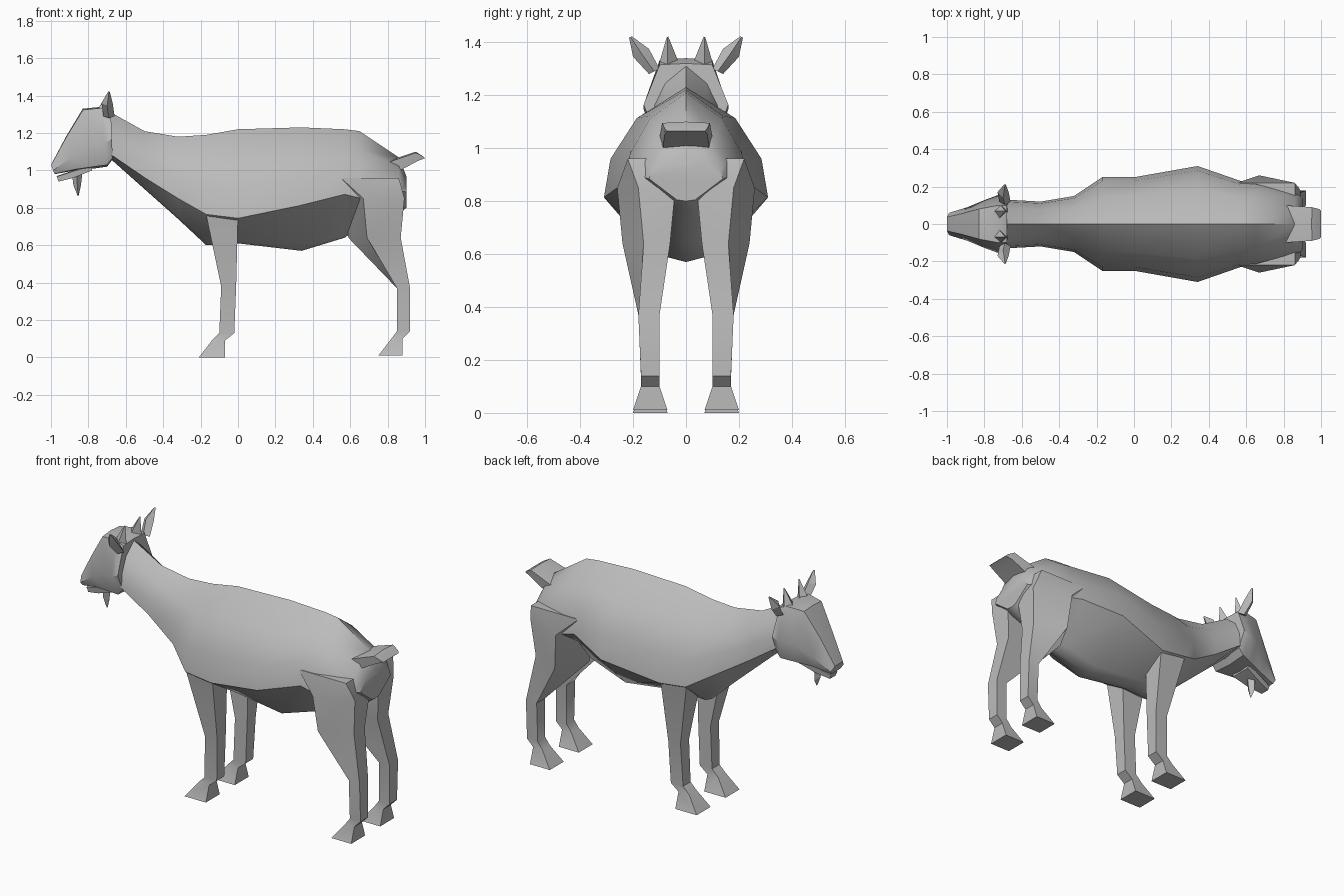
import bpy
import bmesh
import math
from mathutils import Vector

default_cube = bpy.data.objects.get("Cube")
if default_cube:
    bpy.data.objects.remove(default_cube, do_unlink=True)

grey = (0.5, 0.5, 0.5, 1)
coat = bpy.data.materials.new("grey coat")
coat.use_nodes = True
coat.diffuse_color = grey
coat.node_tree.nodes["Principled BSDF"].inputs["Base Color"].default_value = grey


def loft(name, rings, crease_angle):
    """Skin a row of closed rings and cap both ends."""
    bm = bmesh.new()
    loops = [[bm.verts.new(point) for point in ring] for ring in rings]
    for ring, following in zip(loops, loops[1:]):
        for i in range(len(ring)):
            bm.faces.new((ring[i - 1], ring[i], following[i], following[i - 1]))
    bm.faces.new(loops[0])
    bm.faces.new(loops[-1])
    bmesh.ops.recalc_face_normals(bm, faces=bm.faces)
    mesh = bpy.data.meshes.new(name)
    bm.to_mesh(mesh)
    bm.free()
    mesh.materials.append(coat)
    part = bpy.data.objects.new(name, mesh)
    bpy.context.collection.objects.link(part)
    bpy.ops.object.select_all(action='DESELECT')
    part.select_set(True)
    bpy.context.view_layer.objects.active = part
    bpy.ops.object.shade_smooth_by_angle(angle=math.radians(crease_angle))


def section(top_x, top_z, low_x, low_z, width, shape):
    """Symmetric ring; shape lists (share of width, share of the way down)."""
    top = Vector((top_x, 0, top_z))
    low = Vector((low_x, 0, low_z))
    flank = [top.lerp(low, down) + Vector((0, width * share, 0)) for share, down in shape]
    mirrored = [Vector((p.x, -p.y, p.z)) for p in reversed(flank)]
    return [top, *flank, low, *mirrored]


def trunk_section(x, top, low, width, crease):
    """Rounded back and sides, a sharp crease, then a keeled belly."""
    shape = [(0.6, 0.28 * crease), (0.92, 0.65 * crease), (1, crease), (0.25, 0.97)]
    return section(x, top, x, low, width, shape)


def blade(name, side, stations):
    """Tapering spike with a diamond cross-section."""
    rings = []
    for x, y, z, thickness, depth in stations:
        centre = Vector((x, side * y, z))
        across = Vector((0, side * thickness, -thickness / 2))
        along = Vector((depth, 0, 0))
        rings.append([centre - along, centre + across, centre + along, centre - across])
    loft(name, rings, 20)


def leg(name, side, sections):
    """Four-sided limb; flare slants the front of the thigh outwards and back."""
    rings = []
    for front, back, z, inner, outer, flare in sections:
        corners = [(front + flare, outer), (front, inner), (back, inner), (back, outer - flare * 0.8)]
        rings.append([(x, side * y, z) for x, y in corners])
    loft(name, rings, 40)


# Neck and trunk: x, top, underside, half width, crease height
trunk = [
    (-0.68, 1.31, 1.06, 0.13, 0.9),
    (-0.5, 1.21, 0.9, 0.12, 0.8),
    (-0.32, 1.18, 0.74, 0.15, 0.75),
    (-0.17, 1.19, 0.6, 0.25, 0.72),
    (0, 1.22, 0.61, 0.25, 0.78),
    (0.34, 1.23, 0.57, 0.31, 0.63),
    (0.57, 1.22, 0.64, 0.23, 0.6),
    (0.65, 1.21, 0.7, 0.23, 0.7),
    (0.86, 1.07, 0.77, 0.17, 0.6),
    (0.9, 0.97, 0.8, 0.14, 0.5),
]
loft("body", [trunk_section(*station) for station in trunk], 40)

# Head: crown x and z, jaw x and z, half width
head_shape = [(0.62, 0.02), (1, 0.6), (0.75, 0.97)]
head = [
    (-0.68, 1.32, -0.67, 1.06, 0.16),
    (-0.73, 1.34, -0.7, 1.02, 0.16),
    (-0.83, 1.33, -0.77, 1.01, 0.13),
    (-0.92, 1.18, -0.87, 1, 0.09),
    (-1, 1.03, -0.98, 0.98, 0.06),
]
loft("head", [section(*station, head_shape) for station in head], 35)

# Lower jaw and tail share a plain four-cornered section
slab = [(1, 0.1), (0.9, 1)]
jaw = [(-0.78, 1.03, -0.78, 1, 0.07), (-0.88, 1, -0.88, 0.96, 0.05), (-0.97, 0.97, -0.96, 0.94, 0.03)]
loft("lower_jaw", [section(*station, slab) for station in jaw], 35)
tail = [(0.8, 1.05, 0.83, 0.98, 0.1), (0.95, 1.1, 0.96, 1.05, 0.09), (0.99, 1.075, 1, 1.065, 0.08)]
loft("tail", [section(*station, slab) for station in tail], 20)

# Beard, ears and horns: x, y, z, half thickness, half depth
blade("beard", 1, [(-0.86, 0, 1, 0.03, 0.03), (-0.86, 0, 0.92, 0.03, 0.02), (-0.855, 0, 0.865, 0.003, 0.003)])
ear = [
    (-0.69, 0.12, 1.29, 0.02, 0.03),
    (-0.7, 0.17, 1.36, 0.03, 0.03),
    (-0.69, 0.21, 1.42, 0.005, 0.005),
]
horn = [(-0.72, 0.07, 1.31, 0.04, 0.04), (-0.69, 0.07, 1.42, 0.003, 0.003)]

# Legs: front x, back x, z, inner y, outer y, flare
hind_leg = [
    (0.55, 0.86, 0.96, 0.05, 0.22, 0),
    (0.57, 0.89, 0.85, 0.04, 0.26, 0.1),
    (0.59, 0.87, 0.64, 0.06, 0.24, 0.1),
    (0.85, 0.92, 0.37, 0.1, 0.18, 0),
    (0.85, 0.92, 0.14, 0.1, 0.17, 0),
    (0.82, 0.88, 0.1, 0.1, 0.17, 0),
    (0.75, 0.88, 0.01, 0.07, 0.2, 0),
]
fore_leg = [
    (-0.17, 0, 0.76, 0.1, 0.24, 0),
    (-0.09, -0.01, 0.38, 0.1, 0.18, 0),
    (-0.1, -0.02, 0.13, 0.1, 0.17, 0),
    (-0.14, -0.07, 0.09, 0.1, 0.17, 0),
    (-0.21, -0.07, 0, 0.07, 0.2, 0),
]

for label, side in (("left", 1), ("right", -1)):
    blade("ear_" + label, side, ear)
    blade("horn_" + label, side, horn)
    leg("hind_leg_" + label, side, hind_leg)
    leg("fore_leg_" + label, side, fore_leg)
